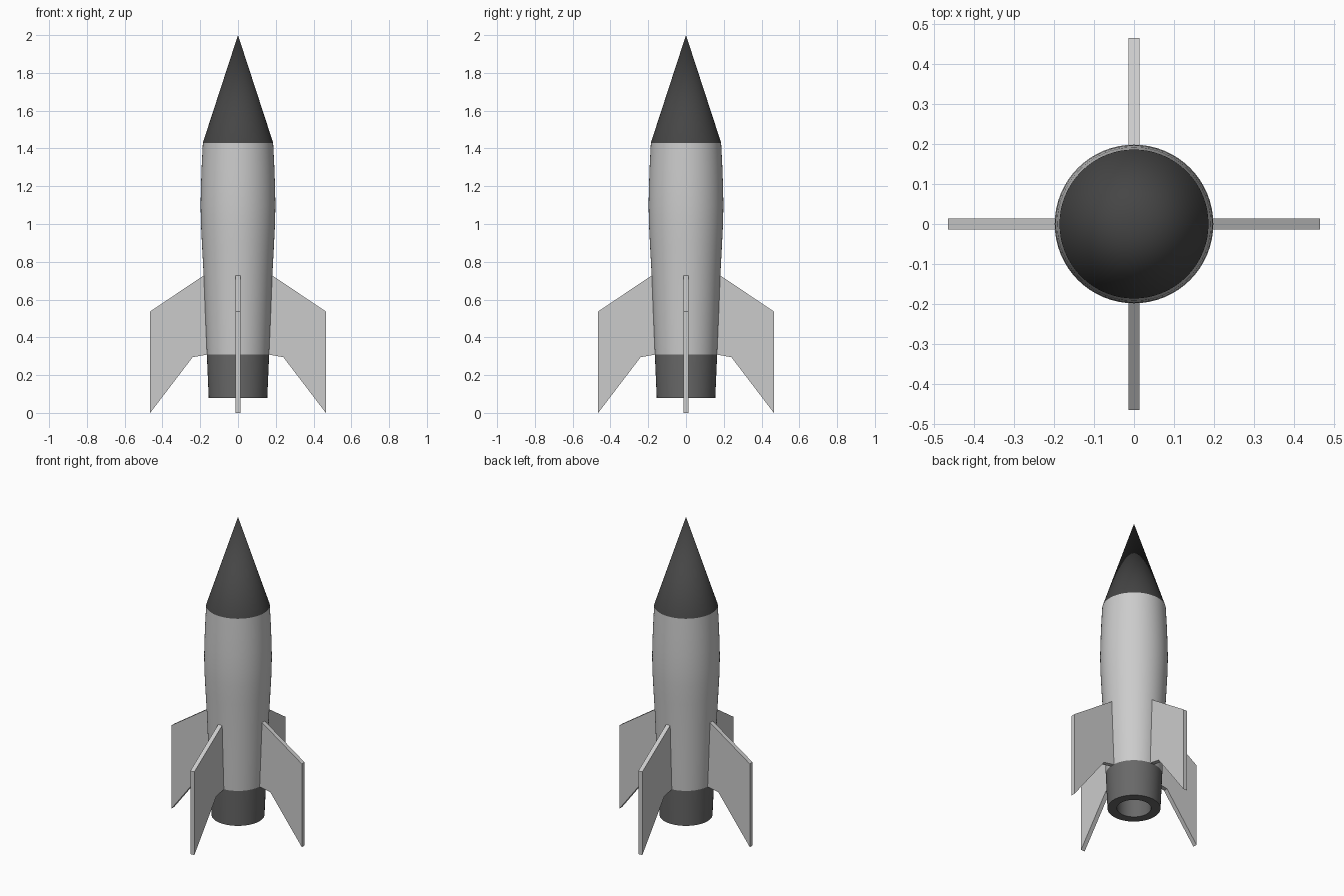
import bpy, bmesh
from math import pi, radians
from mathutils import Matrix

if "Cube" in bpy.data.objects:
    bpy.data.objects.remove(bpy.data.objects["Cube"])

SIDES = 64


def finish(name, bm, shade=None, smooth=True):
    """Turn a bmesh into a named object, with optional grey shade."""
    bmesh.ops.remove_doubles(bm, verts=bm.verts, dist=1e-5)
    bmesh.ops.recalc_face_normals(bm, faces=bm.faces)
    for f in bm.faces:
        f.smooth = smooth
    mesh = bpy.data.meshes.new(name)
    bm.to_mesh(mesh)
    bm.free()
    if smooth:
        mesh.set_sharp_from_angle(angle=radians(30))
    obj = bpy.data.objects.new(name, mesh)
    bpy.context.collection.objects.link(obj)
    if shade is not None:
        mat = bpy.data.materials.new(name + "_paint")
        mat.diffuse_color = (shade, shade, shade, 1)
        mat.use_nodes = True
        mat.node_tree.nodes["Principled BSDF"].inputs["Base Color"].default_value = mat.diffuse_color
        mesh.materials.append(mat)
    return obj


def lathe(name, profile, shade=None):
    """Revolve a (radius, height) profile about z."""
    bm = bmesh.new()
    verts = [bm.verts.new((r, 0, z)) for r, z in profile]
    edges = [bm.edges.new(pair) for pair in zip(verts, verts[1:])]
    bmesh.ops.spin(bm, geom=verts + edges, cent=(0, 0, 0), axis=(0, 0, 1),
                   angle=2 * pi, steps=SIDES, use_merge=True)
    return finish(name, bm, shade)


# Hull with a gentle bulge, closed at both ends
lathe("hull", [(0, 0.31), (0.165, 0.31), (0.173, 0.5), (0.182, 0.73),
               (0.190, 0.88), (0.196, 1.0), (0.198, 1.1), (0.196, 1.2),
               (0.192, 1.31), (0.186, 1.43), (0, 1.43)])

# Dark pointed nose
lathe("nose_cone", [(0, 1.43), (0.186, 1.43), (0, 2.0)], 0.06)

# Hollow engine nozzle
lathe("nozzle", [(0.1, 0.31), (0.165, 0.31), (0.155, 0.08),
                 (0.1, 0.08), (0.1, 0.31)], 0.14)

# Four swept fins, slightly sunk into the hull
fin_outline = [(0.155, 0.31), (0.24, 0.295), (0.465, 0.0),
               (0.465, 0.537), (0.178, 0.73), (0.165, 0.73)]
for i, side in enumerate(("right", "back", "left", "front")):
    bm = bmesh.new()
    face = bm.faces.new([bm.verts.new((x, -0.014, z)) for x, z in fin_outline])
    ext = bmesh.ops.extrude_face_region(bm, geom=[face], use_keep_orig=True)
    moved = [v for v in ext["geom"] if isinstance(v, bmesh.types.BMVert)]
    bmesh.ops.translate(bm, verts=moved, vec=(0, 0.028, 0))
    bmesh.ops.transform(bm, matrix=Matrix.Rotation(i * pi / 2, 4, 'Z'), verts=bm.verts)
    finish("fin_" + side, bm, smooth=False)
